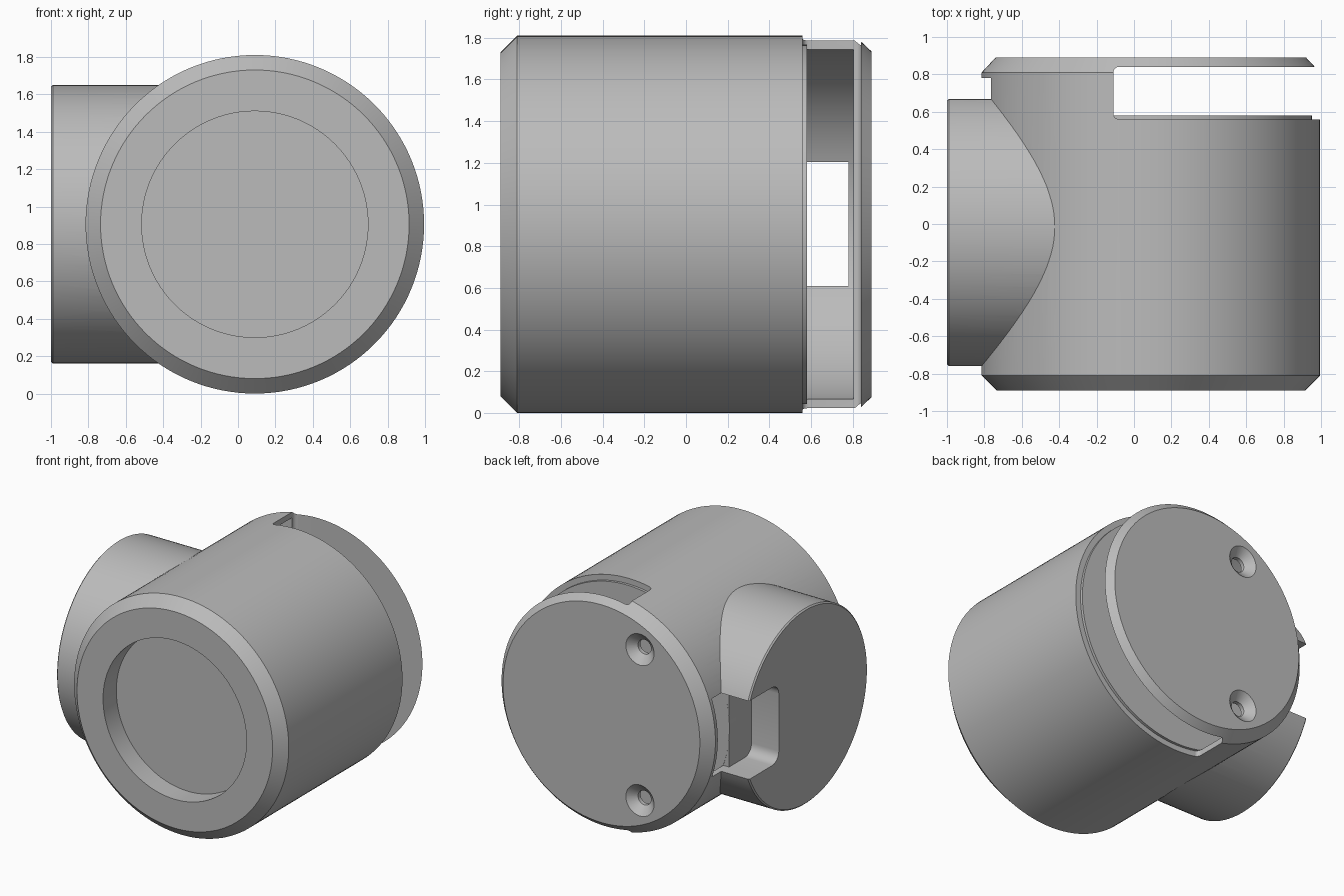
import bpy, bmesh, math
from mathutils import Matrix

if "Cube" in bpy.data.objects:
    bpy.data.objects.remove(bpy.data.objects["Cube"])

CX, CZ = 0.09, 0.905     # axis of the main drum
BY, BR = -0.015, 0.745   # side socket axis and radius

grey = bpy.data.materials.new("plain grey")
grey.diffuse_color = (0.5, 0.5, 0.5, 1)
grey.use_nodes = True
grey.node_tree.nodes["Principled BSDF"].inputs["Base Color"].default_value = grey.diffuse_color


def finish(name, bm):
    bmesh.ops.recalc_face_normals(bm, faces=bm.faces)
    me = bpy.data.meshes.new(name)
    bm.to_mesh(me)
    bm.free()
    me.materials.append(grey)
    ob = bpy.data.objects.new(name, me)
    bpy.context.collection.objects.link(ob)
    return ob


def lathe(name, profile, seg=128, axis='Y', at=(CX, 0, CZ)):
    """Closed turned solid from (radius, position along axis) pairs."""
    bm = bmesh.new()
    rings = []
    for r, h in profile:
        ring = []
        for i in range(seg):
            a = 2 * math.pi * i / seg
            u, v = r * math.cos(a), r * math.sin(a)
            co = (u, h, v) if axis == 'Y' else (h, u, v)
            ring.append(bm.verts.new([p + q for p, q in zip(co, at)]))
        rings.append(ring)
    for a, b in zip(rings, rings[1:]):
        for i in range(seg):
            j = (i + 1) % seg
            bm.faces.new((a[i], a[j], b[j], b[i]))
    bm.faces.new(rings[0])
    bm.faces.new(rings[-1])
    return finish(name, bm)


def box(name, lo, hi, round_axis=None, r=0.0):
    """Box between two corners, with the edges along one axis rounded."""
    bm = bmesh.new()
    size = [b - a for a, b in zip(lo, hi)]
    mid = [(a + b) / 2 for a, b in zip(lo, hi)]
    bmesh.ops.create_cube(bm, size=1, matrix=Matrix.Translation(mid) @ Matrix.Diagonal((*size, 1)))
    if round_axis is not None:
        edges = [e for e in bm.edges
                 if abs((e.verts[0].co - e.verts[1].co)[round_axis]) > 1e-4]
        bmesh.ops.bevel(bm, geom=edges, offset=r, segments=6, profile=0.5, affect='EDGES')
    return finish(name, bm)


def combine(ob, other, op):
    m = ob.modifiers.new(op.lower(), 'BOOLEAN')
    m.operation, m.solver, m.object = op, 'EXACT', other
    bpy.context.view_layer.objects.active = ob
    bpy.ops.object.modifier_apply(modifier=m.name)
    bpy.data.objects.remove(other, do_unlink=True)


# Drum with chamfered ends
housing = lathe("housing", [(0.825, -0.89), (0.905, -0.81), (0.905, 0.81), (0.83, 0.89)])

# Side socket with a softened outer rim
combine(housing, lathe("socket", [(BR - 0.01, -1), (BR, -0.99), (BR, 0.0)],
                       axis='X', at=(0, BY, CZ)), 'UNION')

# Shallow round recess in the front
combine(housing, lathe("front_recess", [(0.605, -1), (0.605, -0.73)], 96), 'DIFFERENCE')

# Cable chamber behind the back plate, and the wide slot opening it
combine(housing, lathe("chamber", [(0.863, 0.57), (0.863, 0.805)]), 'DIFFERENCE')
combine(housing, box("slot", (-0.11, 0.56, -0.3), (1.3, 0.84, 2.2), 2, 0.03), 'DIFFERENCE')

# Cable notch through the socket, then through the chamber wall
combine(housing, box("socket_notch", (-1.2, 0.31, 0.61), (-0.77, 0.78, 1.205), 0, 0.08), 'DIFFERENCE')
combine(housing, box("wall_notch", (-1.2, 0.581, 0.61), (-0.6, 0.781, 1.205)), 'DIFFERENCE')

# Raised lip on the slot floor
combine(housing, lathe("lip", [(0.862, 0.5), (0.862, 0.58)]), 'UNION')

# Two countersunk screw holes in the back plate
for s in (-1, 1):
    combine(housing, lathe("screw_hole", [(0.055, 0.75), (0.055, 0.835), (0.12, 0.891), (0.12, 0.95)],
                           32, at=(-0.235, 0, CZ + s * 0.575)), 'DIFFERENCE')

bpy.ops.object.select_all(action='DESELECT')
housing.select_set(True)
bpy.context.view_layer.objects.active = housing
bpy.ops.object.shade_smooth_by_angle(angle=math.radians(25))
